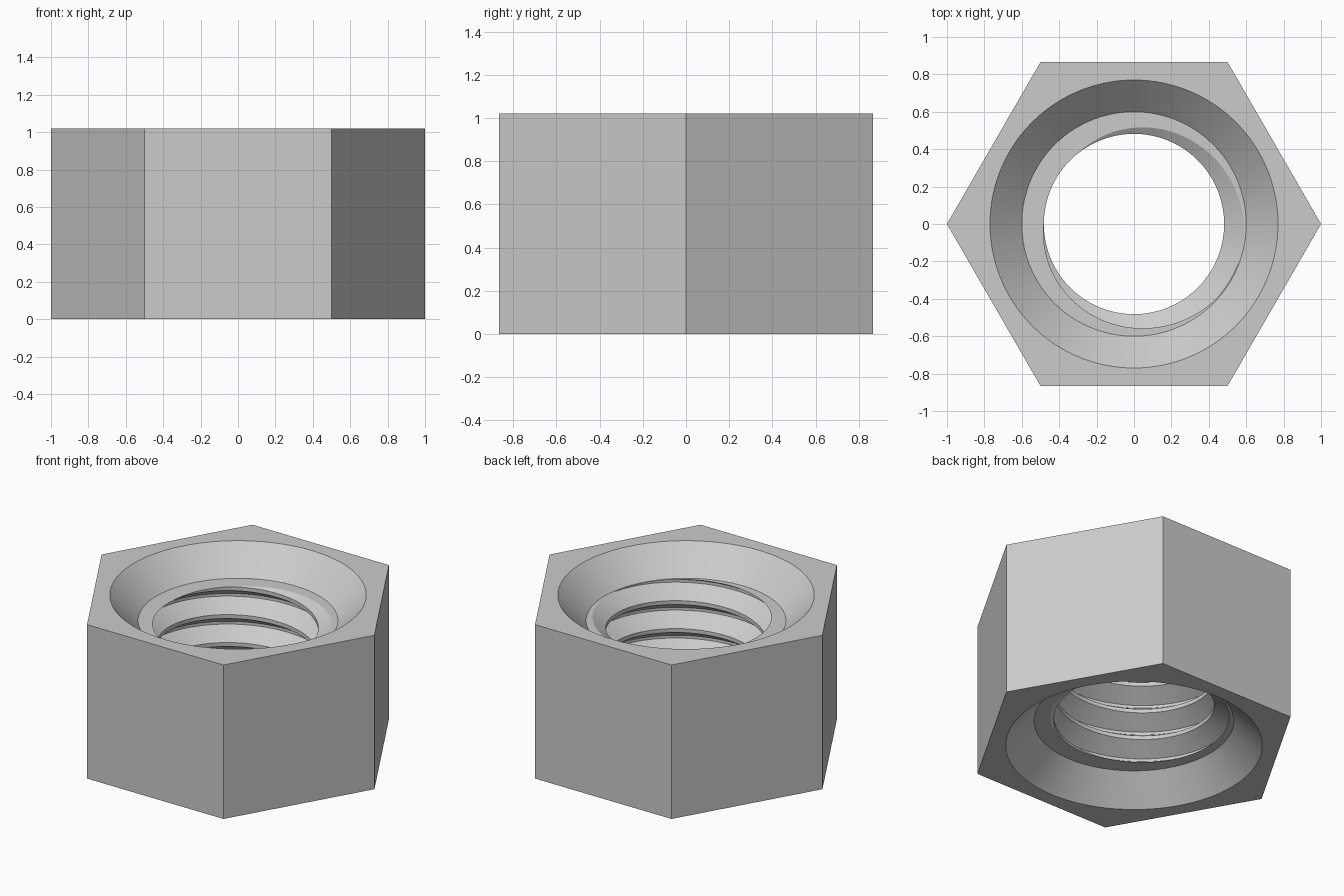
import bpy, bmesh
from math import cos, sin, pi, radians

cube = bpy.data.objects.get("Cube")
if cube:
    bpy.data.objects.remove(cube)

HEIGHT, CHAMFER = 1.02, 0.17
RIM, SEAT, CREST, ROOT = 0.77, 0.6, 0.482, 0.594
PITCH, SEGMENTS = 0.185, 120
LOW, HIGH = CHAMFER, HEIGHT - CHAMFER
# Half widths of the groove, as fractions of one pitch
ROOT_HALF, CREST_START = 0.05, 0.43


def groove_radius(phase):
    """Bore radius at a distance of phase pitches from the groove centre."""
    d = abs((phase + 0.5) % 1 - 0.5)
    t = (d - ROOT_HALF) / (CREST_START - ROOT_HALF)
    return ROOT + (CREST - ROOT) * min(1, max(0, t))


def section(turn):
    """Closed (radius, height) section of the nut at a fraction of a turn."""
    hexagon = cos(pi / 6) / cos((turn * 6 % 1 - 0.5) * pi / 3)
    base = HIGH + PITCH * (turn - 0.93)
    bore = []
    for groove in range(1, -7, -1):
        for step in (CREST_START, ROOT_HALF, -ROOT_HALF, -CREST_START):
            z = min(HIGH, max(LOW, base + PITCH * (groove + step)))
            bore.append((groove_radius((z - base) / PITCH), z))
    return ([(hexagon, 0), (hexagon, HEIGHT), (RIM, HEIGHT), (SEAT, HIGH)]
            + bore + [(SEAT, LOW), (RIM, 0)])


# Sweep the section around the axis, with the bore rising as a helix
bm = bmesh.new()
columns = []
for i in range(SEGMENTS + 1):
    turn = i / SEGMENTS
    a = 2 * pi * turn
    columns.append([bm.verts.new((r * cos(a), r * sin(a), z)) for r, z in section(turn)])
for a, b in zip(columns, columns[1:]):
    for k in range(len(a)):
        n = (k + 1) % len(a)
        bm.faces.new((a[k], b[k], b[n], a[n]))
bmesh.ops.remove_doubles(bm, verts=bm.verts, dist=1e-5)
bmesh.ops.dissolve_degenerate(bm, edges=bm.edges, dist=1e-5)
bmesh.ops.recalc_face_normals(bm, faces=bm.faces)

# Merge the strips of each flat side
flat = [e for e in bm.edges
        if abs(e.verts[0].co.z - e.verts[1].co.z) > HEIGHT - 0.01
        and len(e.link_faces) == 2 and e.calc_face_angle() < 0.01]
bmesh.ops.dissolve_edges(bm, edges=flat, use_verts=False)

mesh = bpy.data.meshes.new("hex_nut")
bm.to_mesh(mesh)
bm.free()
nut = bpy.data.objects.new("hex_nut", mesh)
bpy.context.collection.objects.link(nut)

steel = bpy.data.materials.new("light_grey_steel")
steel.use_nodes = True
colour = (0.6, 0.6, 0.6, 1)
steel.diffuse_color = colour
steel.node_tree.nodes["Principled BSDF"].inputs["Base Color"].default_value = colour
mesh.materials.append(steel)

bpy.ops.object.select_all(action="DESELECT")
nut.select_set(True)
bpy.context.view_layer.objects.active = nut
bpy.ops.object.shade_smooth_by_angle(angle=radians(25))
